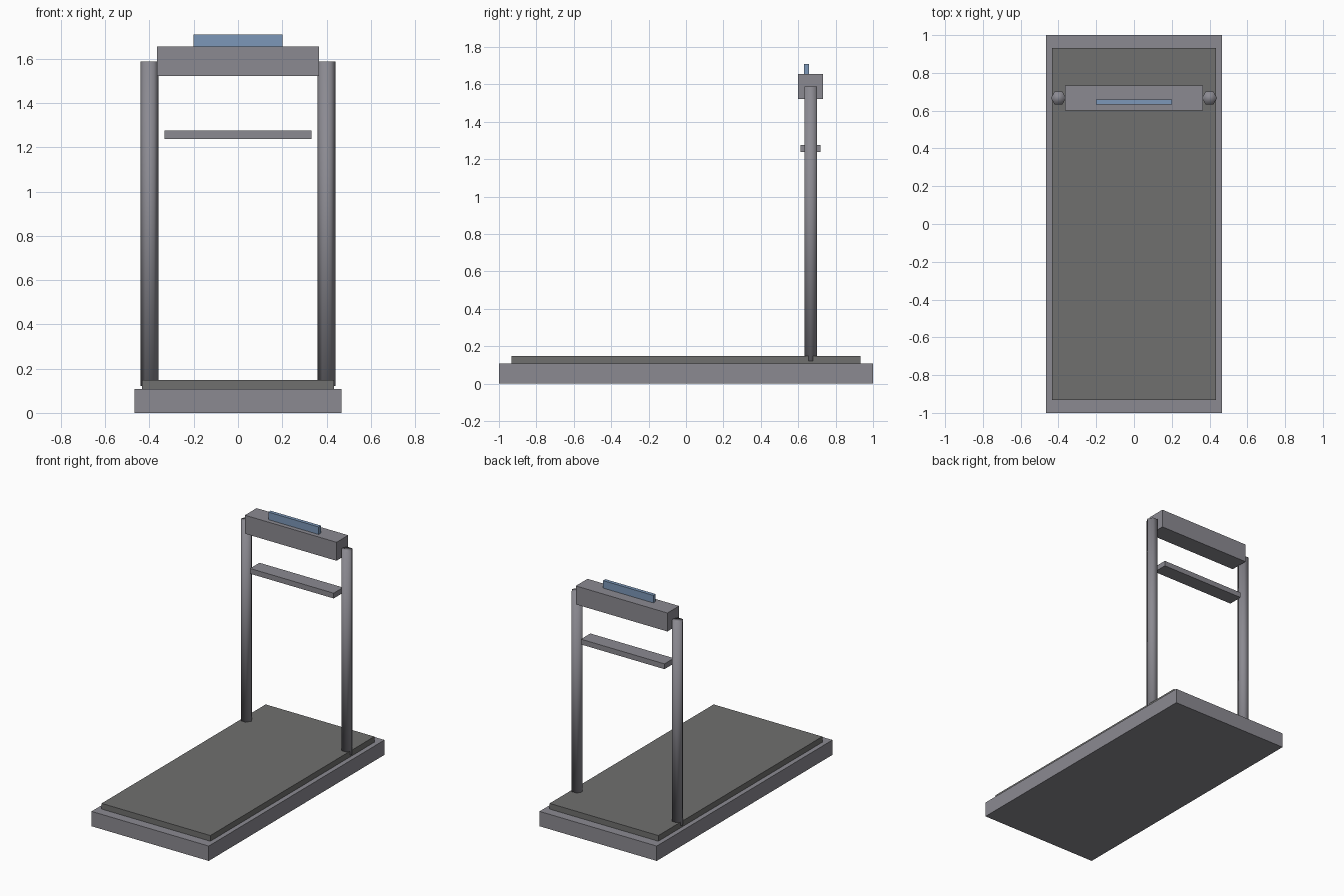
import bpy

if "Cube" in bpy.data.objects:
    bpy.data.objects.remove(bpy.data.objects["Cube"])


def material(name, rgb):
    m = bpy.data.materials.new(name)
    m.diffuse_color = (*rgb, 1)
    m.use_nodes = True
    m.node_tree.nodes["Principled BSDF"].inputs["Base Color"].default_value = m.diffuse_color
    return m


def box(name, x, y, z, mat):
    """Box from (min, max) ranges on each axis."""
    mid = [(a + b) / 2 for a, b in (x, y, z)]
    size = [b - a for a, b in (x, y, z)]
    bpy.ops.mesh.primitive_cube_add(size=1, location=mid)
    ob = bpy.context.object
    ob.name = name
    ob.scale = size
    bpy.ops.object.transform_apply(location=False, rotation=False, scale=True)
    ob.data.materials.append(mat)
    return ob


blue = material("screen_blue", (0.20, 0.31, 0.48))
frame = material("frame_grey", (0.26, 0.255, 0.285))
rubber = material("belt_grey", (0.16, 0.16, 0.158))

# Deck and running belt
box("base", (-0.467, 0.467), (-1, 1), (0, 0.107), frame)
box("running_belt", (-0.433, 0.433), (-0.933, 0.933), (0.107, 0.148), rubber)

# Smooth six-sided uprights, corners pointing along x
for side, sx in (("left", -1), ("right", 1)):
    bpy.ops.mesh.primitive_cylinder_add(
        vertices=6, radius=0.04, depth=1.467,
        location=(sx * 0.4, 0.667, 0.855), rotation=(0, 0, 0.5235988))
    post = bpy.context.object
    post.name = side + "_upright"
    post.data.materials.append(frame)
    bpy.ops.object.transform_apply(location=False, rotation=True, scale=False)
    post.data.flip_normals()
    bpy.ops.object.shade_smooth()

# Handrail, console and display
box("handrail", (-0.333, 0.333), (0.613, 0.72), (1.238, 1.276), frame)
box("console", (-0.365, 0.365), (0.6, 0.733), (1.523, 1.656), frame)
box("display", (-0.2, 0.2), (0.632, 0.658), (1.64, 1.71), blue)
